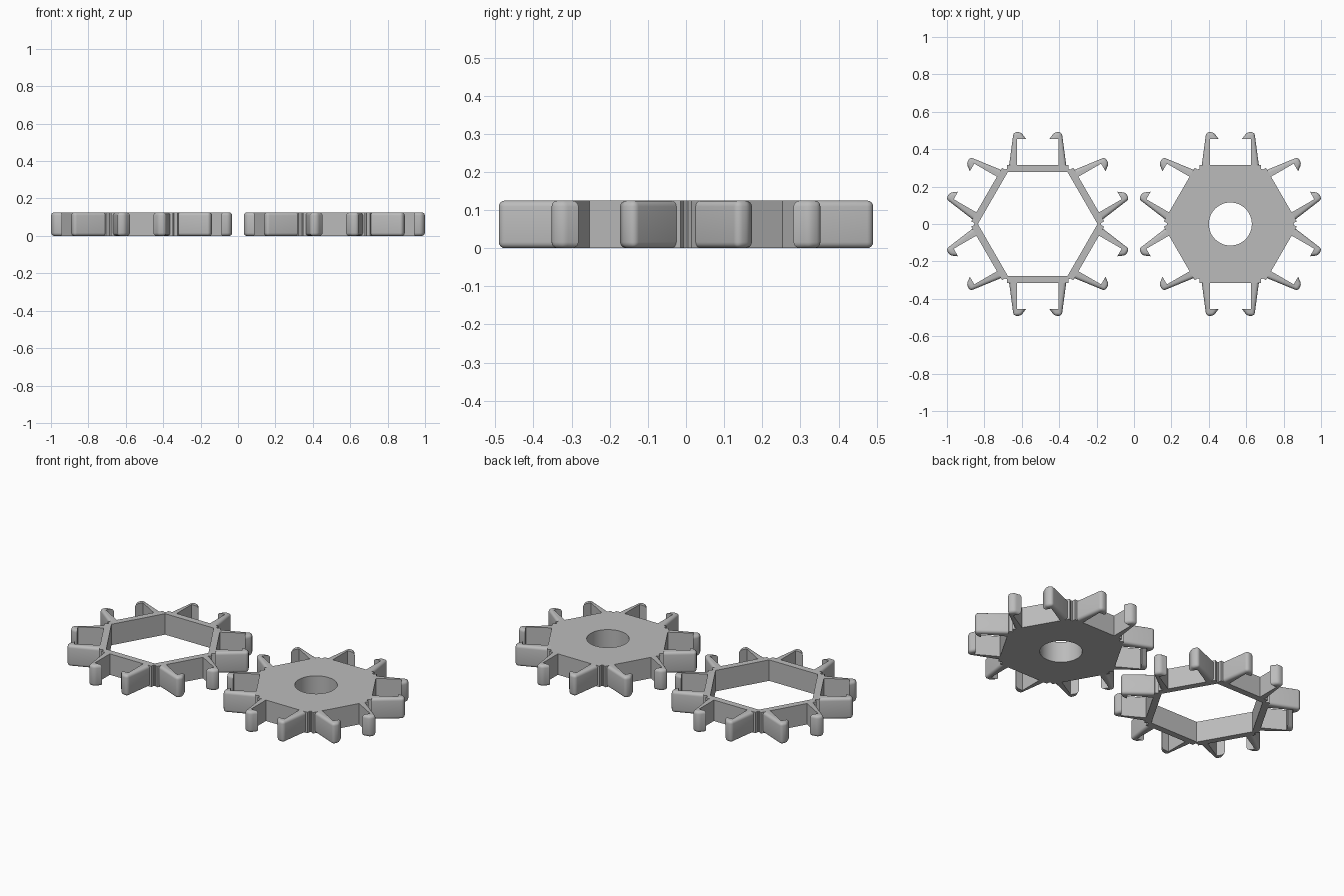
import bpy, bmesh, math
from mathutils import Matrix, Vector

HEIGHT = 0.125
SPACING = 0.515

cube = bpy.data.objects.get("Cube")
if cube:
    bpy.data.objects.remove(cube, do_unlink=True)

grey = bpy.data.materials.new("plain grey")
grey.use_nodes = True
colour = (0.5, 0.5, 0.5, 1)
grey.diffuse_color = colour
grey.node_tree.nodes["Principled BSDF"].inputs["Base Color"].default_value = colour


def ring(radius, sides):
    return [Vector((radius * math.cos(math.tau * i / sides),
                    radius * math.sin(math.tau * i / sides), 0)) for i in range(sides)]


def prism(bm, *loops):
    """Fill the outline (and any hole) and raise it to full height."""
    edges = []
    for loop in loops:
        verts = [bm.verts.new(p) for p in loop]
        edges += [bm.edges.new((v, verts[i - 1])) for i, v in enumerate(verts)]
    bmesh.ops.triangle_fill(bm, edges=edges, use_beauty=True, use_dissolve=False)
    grown = bmesh.ops.extrude_face_region(bm, geom=bm.faces[:])
    top = [g for g in grown["geom"] if isinstance(g, bmesh.types.BMVert)]
    bmesh.ops.translate(bm, verts=top, vec=(0, 0, HEIGHT))
    bmesh.ops.recalc_face_normals(bm, faces=bm.faces[:])
    bmesh.ops.dissolve_limit(bm, angle_limit=0.01, verts=bm.verts[:], edges=bm.edges[:])


def to_mesh(bm, name):
    mesh = bpy.data.meshes.new(name)
    bm.to_mesh(mesh)
    bm.free()
    mesh.materials.append(grey)
    return mesh


def place(mesh, name, x, angle=0):
    obj = bpy.data.objects.new(name, mesh)
    bpy.context.collection.objects.link(obj)
    obj.location.x = x
    obj.rotation_euler.z = angle
    return obj


# Hexagonal outline with a raised pad on each flat side
side = [Vector(p) for p in ((0.17, 0.295, 0), (0.165, 0.295, 0), (0.165, 0.315, 0),
                            (-0.165, 0.315, 0), (-0.165, 0.295, 0))]
outline = [Matrix.Rotation(math.tau * k / 6, 3, "Z") @ p for k in range(6) for p in side]


def body(name, hole, x):
    bm = bmesh.new()
    prism(bm, outline, hole)
    return place(to_mesh(bm, name), name, x)


# Hooked arm: tapered stem, barbed end, rounded on its outside and tip
bm = bmesh.new()
prism(bm, [Vector(p) for p in ((-0.155, 0.297, 0), (-0.129, 0.491, 0), (-0.09, 0.491, 0),
                               (-0.063, 0.455, 0), (-0.11, 0.455, 0), (-0.11, 0.297, 0))])
bm.normal_update()


def is_outer(face):
    c = face.calc_center_median()
    return abs(face.normal.z) < 0.1 and (face.normal.x < -0.9 and c.x < -0.13
                                         or face.normal.y > 0.3)


outer_edges = {e for f in bm.faces if is_outer(f) for e in f.edges}
rounded = [e for e in outer_edges
           if abs((e.verts[0].co - e.verts[1].co).z) < 0.01
           or e.verts[0].co.y > 0.48]
bmesh.ops.bevel(bm, geom=rounded, offset=0.016, offset_type="OFFSET", segments=4,
                profile=0.5, affect="EDGES", clamp_overlap=True)

# Second arm of the pair faces the first
copy = bmesh.ops.duplicate(bm, geom=bm.verts[:] + bm.edges[:] + bm.faces[:])
mirrored = [g for g in copy["geom"] if isinstance(g, bmesh.types.BMVert)]
bmesh.ops.scale(bm, vec=(-1, 1, 1), verts=mirrored)
bmesh.ops.recalc_face_normals(bm, faces=bm.faces[:])
arm_pair = to_mesh(bm, "hooked_arm_pair")

# Open hexagonal frame and solid hub with a round bore
parts = [body("open_frame", ring(0.32, 6), -SPACING),
         body("solid_hub", ring(0.115, 48), SPACING)]
for label, x in (("frame", -SPACING), ("hub", SPACING)):
    for k in range(6):
        parts.append(place(arm_pair, f"{label}_hooked_arms_{k + 1}", x, math.tau * k / 6))

# Smooth the bore and rounded edges, keep corners sharp
bpy.ops.object.select_all(action="DESELECT")
for obj in parts[:3]:
    obj.select_set(True)
bpy.context.view_layer.objects.active = parts[0]
bpy.ops.object.shade_smooth_by_angle(angle=math.radians(30))
